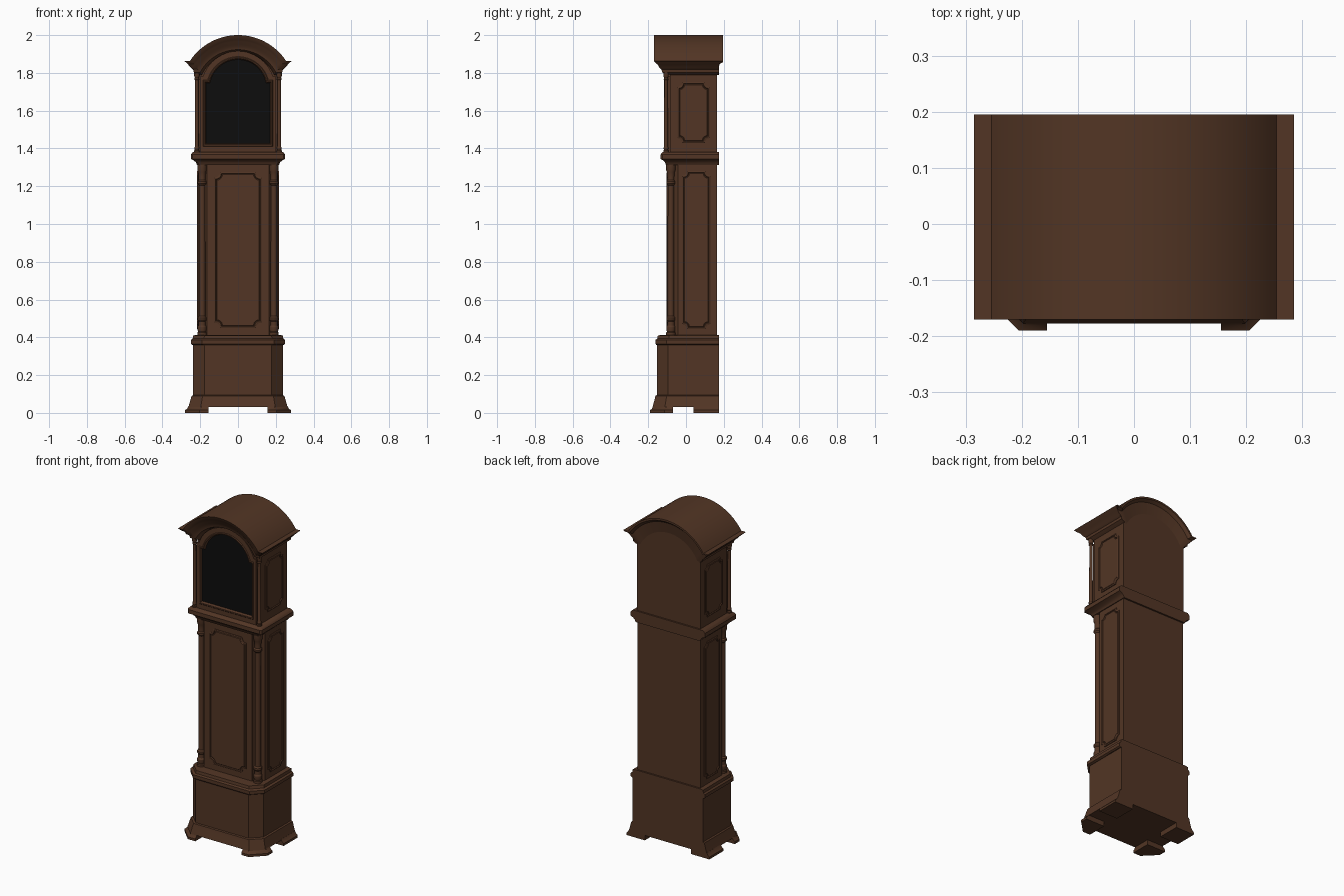
import bpy, bmesh, math


def material(name, col):
    m = bpy.data.materials.new(name)
    m.diffuse_color = (*col, 1)
    return m


WOOD = material("dark brown wood", (0.085, 0.036, 0.018))
BLACK = material("black glass", (0.004, 0.004, 0.004))


def loft(name, rings, closed=True, cap0=True, cap1=True, mat=WOOD, extra=None):
    """Skin a list of equal-length point rings; extra is a second open strip."""
    bm = bmesh.new()
    for rs in (rings, extra or []):
        vs = [[bm.verts.new(p) for p in r] for r in rs]
        for a, b in zip(vs, vs[1:]):
            n = len(a)
            for i in range(n if closed else n - 1):
                j = (i + 1) % n
                bm.faces.new((a[i], a[j], b[j], b[i]))
        if vs and closed and cap0:
            bm.faces.new(vs[0])
        if vs and closed and cap1:
            bm.faces.new(vs[-1])
    bmesh.ops.remove_doubles(bm, verts=bm.verts, dist=1e-5)
    bmesh.ops.recalc_face_normals(bm, faces=bm.faces)
    me = bpy.data.meshes.new(name)
    bm.to_mesh(me)
    bm.free()
    me.materials.append(mat)
    ob = bpy.data.objects.new(name, me)
    bpy.context.collection.objects.link(ob)
    bpy.ops.object.select_all(action='DESELECT')
    ob.select_set(True)
    bpy.context.view_layer.objects.active = ob
    bpy.ops.object.shade_smooth_by_angle(angle=math.radians(30))
    return ob


def plan(hw, yf, c, z, yb=0.175):
    """Floor plan with two chamfered front corners."""
    return [(-hw, yb, z), (-hw, yf + c, z), (-hw + c, yf, z),
            (hw - c, yf, z), (hw, yf + c, z), (hw, yb, z)]


def turned(name, x, y, prof, n=20):
    loft(name, [[(x + r * math.cos(2 * math.pi * i / n),
                  y + r * math.sin(2 * math.pi * i / n), z) for i in range(n)]
                for r, z in prof])


# ---- base ----
for s, side in ((-1, "left"), (1, "right")):
    def foot(hw, yf, z):
        return [(s * 0.155, yf, z), (s * (hw - 0.075), yf, z), (s * hw, yf + 0.075, z),
                (s * hw, -0.07, z), (s * 0.155, -0.07, z)]
    loft(side + "_front_foot", [foot(0.28, -0.19, 0), foot(0.28, -0.19, 0.014),
                                foot(0.27, -0.18, 0.022), foot(0.262, -0.174, 0.035)])
    def rear(hw, z):
        return [(s * 0.155, 0.04, z), (s * hw, 0.04, z), (s * hw, 0.175, z), (s * 0.155, 0.175, z)]
    loft(side + "_rear_foot", [rear(0.28, 0), rear(0.28, 0.014), rear(0.27, 0.022), rear(0.262, 0.035)])

loft("base_skirt", [plan(0.263, -0.177, 0.065, 0.03), plan(0.257, -0.172, 0.063, 0.05),
                    plan(0.25, -0.165, 0.06, 0.075), plan(0.246, -0.162, 0.06, 0.09),
                    plan(0.237, -0.154, 0.06, 0.094)])
loft("plinth", [plan(0.237, -0.154, 0.06, 0.085), plan(0.237, -0.154, 0.06, 0.365)])
loft("plinth_moulding", [plan(0.242, -0.157, 0.06, 0.36), plan(0.25, -0.162, 0.06, 0.366),
                         plan(0.25, -0.162, 0.06, 0.386), plan(0.24, -0.152, 0.06, 0.393),
                         plan(0.237, -0.149, 0.06, 0.41), plan(0.22, -0.12, 0.05, 0.413)])

# ---- trunk ----
loft("trunk", [plan(0.212, -0.09, 0.048, 0.4, 0.165), plan(0.212, -0.09, 0.048, 1.325, 0.165)])


def panel(name, to3d, u0, u1, z0, z1, notch):
    """Framed panel with scooped corners; to3d maps (u, z, depth)."""
    def outline(d, depth):
        pts = []
        corners = ((u0 + d, z0 + d, 90), (u1 - d, z0 + d, 180),
                   (u1 - d, z1 - d, 270), (u0 + d, z1 - d, 360))
        for cu, cz, a0 in corners:
            for k in range(6):
                a = math.radians(a0 - 18 * k)
                pts.append(to3d(cu + notch * math.cos(a), cz + notch * math.sin(a), depth))
        return pts
    loft(name, [outline(0, -0.004), outline(0, 0.004), outline(0.003, 0.006),
                outline(0.007, 0.006), outline(0.010, 0.001), outline(0.013, 0.004)])


panel("trunk_door_panel", lambda u, z, d: (u, -0.096 - d, z), -0.125, 0.125, 0.45, 1.275, 0.03)
loft("trunk_door", [[(x, y, z) for x, z in ((-0.162, 0.415), (0.162, 0.415), (0.162, 1.315), (-0.162, 1.315))]
                    for y in (-0.08, -0.096)])
trunk_prof = [(0.025, 0.41), (0.025, 0.425), (0.021, 0.43), (0.024, 0.44), (0.024, 0.455), (0.019, 0.463),
              (0.019, 0.485), (0.024, 0.492), (0.024, 0.503), (0.017, 0.512), (0.0165, 1.205), (0.024, 1.214),
              (0.024, 1.224), (0.018, 1.232), (0.018, 1.25), (0.021, 1.275), (0.025, 1.285), (0.025, 1.32)]
hood_prof = [(0.0145, 1.375), (0.0145, 1.388), (0.011, 1.393), (0.0135, 1.402), (0.0105, 1.41),
             (0.009, 1.76), (0.013, 1.766), (0.0105, 1.774), (0.0145, 1.785), (0.0145, 1.812)]
for s, side in ((-1, "left"), (1, "right")):
    turned(side + "_trunk_column", s * 0.19, -0.08, trunk_prof)
    turned(side + "_hood_column", s * 0.218, -0.106, hood_prof, 14)
    panel(side + "_trunk_side_panel", lambda u, z, d: (s * (0.212 + d), u, z), -0.02, 0.13, 0.445, 1.28, 0.025)
    panel(side + "_hood_side_panel", lambda u, z, d: (s * (0.213 + d), u, z), -0.045, 0.125, 1.43, 1.75, 0.025)

# ---- hood ----
loft("hood_base_moulding", [plan(0.217, -0.106, 0.01, 1.313), plan(0.224, -0.112, 0.01, 1.328),
                            plan(0.235, -0.12, 0.01, 1.337), plan(0.25, -0.134, 0.01, 1.344),
                            plan(0.25, -0.134, 0.01, 1.368), plan(0.242, -0.127, 0.01, 1.378),
                            plan(0.235, -0.122, 0.01, 1.382)])


def arch(x, z, R, y, cz=1.695, n=32):
    """Arched outline with short flat shoulders ending at (+-x, z)."""
    a = math.acos((z - cz) / R)
    return ([(-x, y, z)] +
            [(R * math.sin(t), y, cz + R * math.cos(t)) for t in (a * (2 * i / n - 1) for i in range(n + 1))] +
            [(x, y, z)])


def full_arch(x, z, R, y, zb, cz=1.695):
    return [(-x, y, zb)] + arch(x, z, R, y, cz) + [(x, y, zb)]


loft("hood_body", [full_arch(0.213, 1.79, 0.214, y, 1.375) for y in (-0.085, 0.165)])

# arched door frame with rounded inner lip, and the black glass
loft("hood_door_frame", [full_arch(0.2, 1.78, 0.195, -0.08, 1.382, 1.72),
                         full_arch(0.2, 1.78, 0.195, -0.112, 1.382, 1.72),
                         full_arch(0.184, 1.762, 0.166, -0.112, 1.41, 1.72),
                         full_arch(0.181, 1.758, 0.162, -0.116, 1.414, 1.72),
                         full_arch(0.176, 1.752, 0.156, -0.115, 1.42, 1.72),
                         full_arch(0.17, 1.745, 0.15, -0.1, 1.426, 1.72)], cap0=False, cap1=False)
loft("hood_glass", [full_arch(0.172, 1.747, 0.152, y, 1.424, 1.72) for y in (-0.096, -0.101)], mat=BLACK)

# cornice: stepped moulding round front and sides, plus the vaulted roof
steps = [(0.213, 1.79, 0.214, -0.085, 0.175), (0.225, 1.797, 0.222, -0.116, 0.175),
         (0.234, 1.803, 0.228, -0.126, 0.175), (0.236, 1.818, 0.244, -0.13, 0.175),
         (0.247, 1.826, 0.255, -0.14, 0.175), (0.259, 1.842, 0.272, -0.148, 0.175),
         (0.268, 1.848, 0.28, -0.155, 0.178), (0.276, 1.856, 0.294, -0.165, 0.185),
         (0.285, 1.864, 0.305, -0.17, 0.195)]
front = []
for x, z, R, yf, yb in steps:
    front.append([(-x, yb, z)] + arch(x, z, R, yf) + [(x, yb, z)])
roof = [arch(0.285, 1.864, 0.305, -0.17), arch(0.285, 1.864, 0.305, 0.195),
        arch(0.276, 1.856, 0.294, 0.195), arch(0.268, 1.848, 0.28, 0.178),
        arch(0.213, 1.79, 0.214, 0.165)]
loft("cornice_and_roof", front, closed=False, extra=roof)
